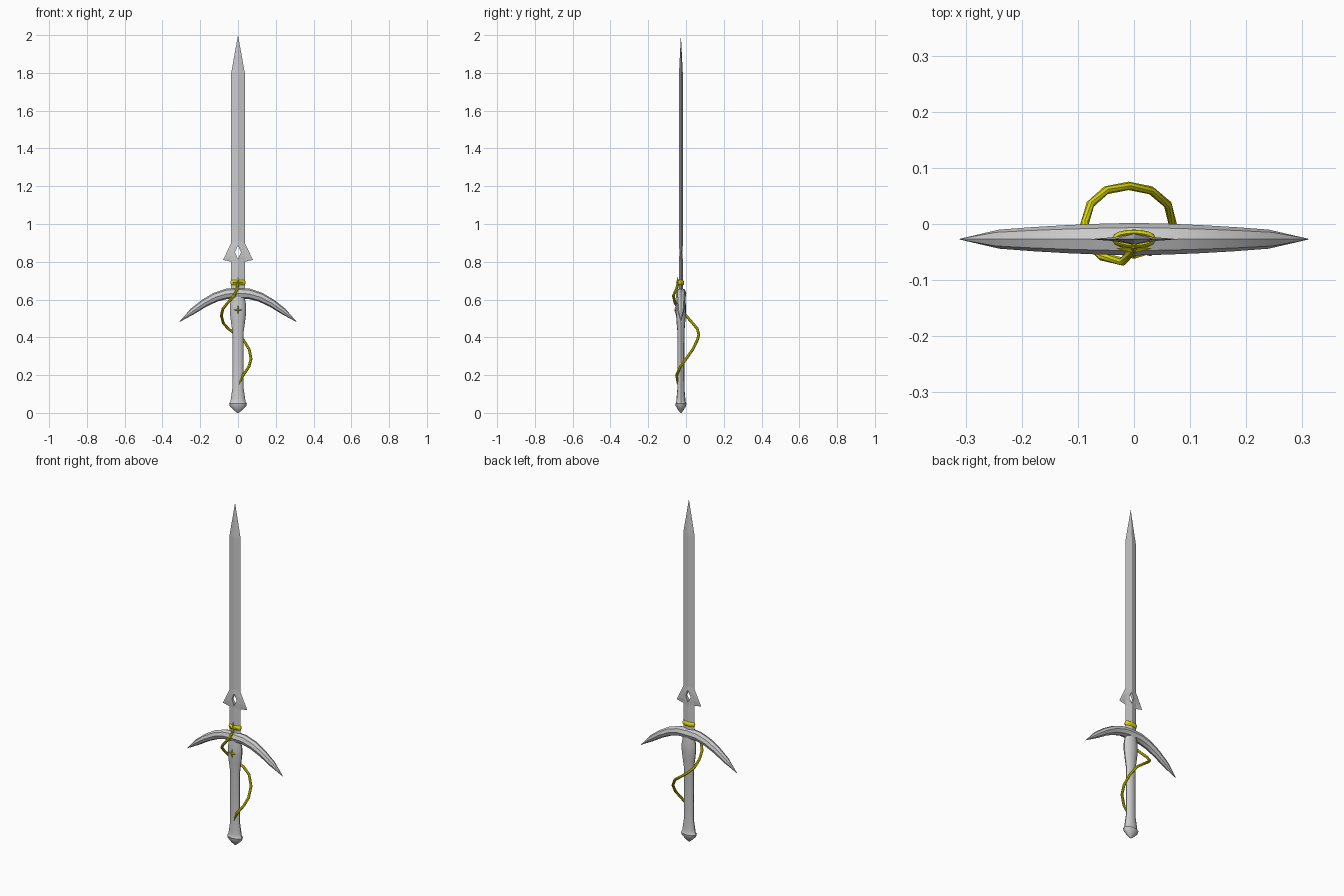
import bpy, bmesh, math
from mathutils import Vector

if "Cube" in bpy.data.objects:
    bpy.data.objects.remove(bpy.data.objects["Cube"])

YC = -0.027  # depth of the sword's axis
gold = bpy.data.materials.new("gold")
gold.diffuse_color = (0.75, 0.72, 0.0, 1)
gold.use_nodes = True
gold.node_tree.nodes["Principled BSDF"].inputs["Base Color"].default_value = gold.diffuse_color


def make(name, verts, faces, mat=None, smooth=None):
    me = bpy.data.meshes.new(name)
    me.from_pydata(verts, [], faces)
    bm = bmesh.new()
    bm.from_mesh(me)
    bmesh.ops.remove_doubles(bm, verts=bm.verts, dist=1e-5)
    bmesh.ops.recalc_face_normals(bm, faces=bm.faces)
    bm.to_mesh(me)
    bm.free()
    ob = bpy.data.objects.new(name, me)
    bpy.context.collection.objects.link(ob)
    if mat:
        me.materials.append(mat)
    if smooth:
        bpy.ops.object.select_all(action='DESELECT')
        ob.select_set(True)
        bpy.context.view_layer.objects.active = ob
        bpy.ops.object.shade_smooth_by_angle(angle=math.radians(smooth))
    return ob


def loft(name, rings, closed=False, **kw):
    n, m = len(rings[0]), len(rings)
    verts = [v for r in rings for v in r]
    faces = [(i * n + j, i * n + (j + 1) % n, (i + 1) % m * n + (j + 1) % n, (i + 1) % m * n + j)
             for i in range(m if closed else m - 1) for j in range(n)]
    if not closed:
        faces += [tuple(range(n)), tuple(range((m - 1) * n, m * n))]
    return make(name, verts, faces, **kw)


def sweep(name, path, radii, up, sides=8, squash=1.0, closed=False, **kw):
    # radii act along the path's side direction, squash scales the up direction
    pts, m, rings = [Vector(p) for p in path], len(path), []
    for i, p in enumerate(pts):
        a = pts[(i - 1) % m] if closed or i else p
        b = pts[(i + 1) % m] if closed or i < m - 1 else p
        t = (b - a).normalized()
        u = (Vector(up) - t * t.dot(Vector(up))).normalized()
        s = t.cross(u)
        rings.append([p + radii[i] * (s * math.cos(k) + u * squash * math.sin(k))
                      for k in (2 * math.pi * j / sides for j in range(sides))])
    return loft(name, rings, closed, **kw)


# Blade: one quarter with barb and diamond hole, mirrored across both planes
R, H, E = -0.010, -0.007, -0.0035
quarter = [(0, R, .62), (.036, 0, .62), (.036, E, .835), (0, R, .815), (.016, H, .85),
           (.036, E, .872), (0, R, .886), (.036, 0, 1.8), (0, R, 1.8), (0, 0, 2.0),
           (.079, 0, .81), (0, 0, .815), (.016, 0, .85), (0, 0, .886), (.036, 0, .80),
           (0, R, .80), (.036, 0, .90), (0, R, .91)]
blade = make("blade", quarter, [
    (0, 1, 14, 15), (15, 14, 2, 3), (3, 2, 4), (4, 2, 5), (4, 5, 6), (6, 5, 16, 17),
    (17, 16, 7, 8), (8, 7, 9), (2, 10, 5), (2, 14, 10), (5, 10, 16),
    (3, 4, 12, 11), (4, 6, 13, 12)])
blade.location.y = YC
mirror = blade.modifiers.new("mirror", 'MIRROR')
mirror.use_axis = (True, True, False)
mirror.merge_threshold = 1e-4

# Grip with pommel and swelling below the guard, oval in section
profile = [(.004, .004), (.022, .014), (.044, .037), (.047, .05), (.040, .058), (.038, .075),
           (.030, .13), (.029, .25), (.030, .43), (.037, .48), (.043, .53), (.043, .57),
           (.035, .615), (.030, .645)]
profile[0] = (.004, 0)
loft("grip", [[(r * math.cos(a), YC + r * .62 * math.sin(a), z)
               for a in (2 * math.pi * j / 12 for j in range(12))] for r, z in profile],
     smooth=35)

# Crossguard: curved horns swept from tip to tip
half = [(0, .633, .029), (.06, .630, .0275), (.12, .612, .025), (.18, .580, .0215),
        (.24, .538, .017), (.311, .481, .0006)]
arc = [(-x, z, r) for x, z, r in half[:0:-1]] + half
sweep("crossguard", [(x, YC, z) for x, z, r in arc], [r for x, z, r in arc], (0, 1, 0),
      smooth=40)

# Cord winding from the blade collar round behind the grip
ctrl = [(0, -.042, .69), (-.005, -.050, .655), (-.02, -.067, .622), (-.057, -.058, .58),
        (-.08, -.035, .55), (-.088, 0, .515), (-.078, .035, .475), (-.05, .060, .445),
        (-.01, .068, .415), (.03, .060, .385), (.06, .035, .335), (.069, 0, .285),
        (.058, -.03, .245), (.028, -.050, .20), (.005, -.046, .15)]
sweep("cord", ctrl, [.0075] * (len(ctrl) - 1) + [.002], (0, 0, 1), mat=gold, smooth=40)

# Collar wrapped round the blade base
angles = [2 * math.pi * j / 16 for j in range(16)]
sweep("collar", [(.034 * math.cos(a), YC + .011 * math.sin(a), .69) for a in angles],
      [.006] * 16, (0, 0, 1), squash=2.2, closed=True, mat=gold, smooth=40)


# Four-pointed star ornaments on collar and swelling
def star(name, z, y, size):
    rim = [((size if k % 2 == 0 else size * .25) * math.cos(k * math.pi / 4), y,
            z + (size if k % 2 == 0 else size * .25) * math.sin(k * math.pi / 4))
           for k in range(8)]
    verts = rim + [(0, y - .008, z), (0, y + .008, z)]
    make(name, verts, [(k, (k + 1) % 8, c) for k in range(8) for c in (8, 9)], mat=gold)


star("collar_star", .69, -.044, .032)
star("grip_star", .545, -.054, .026)
